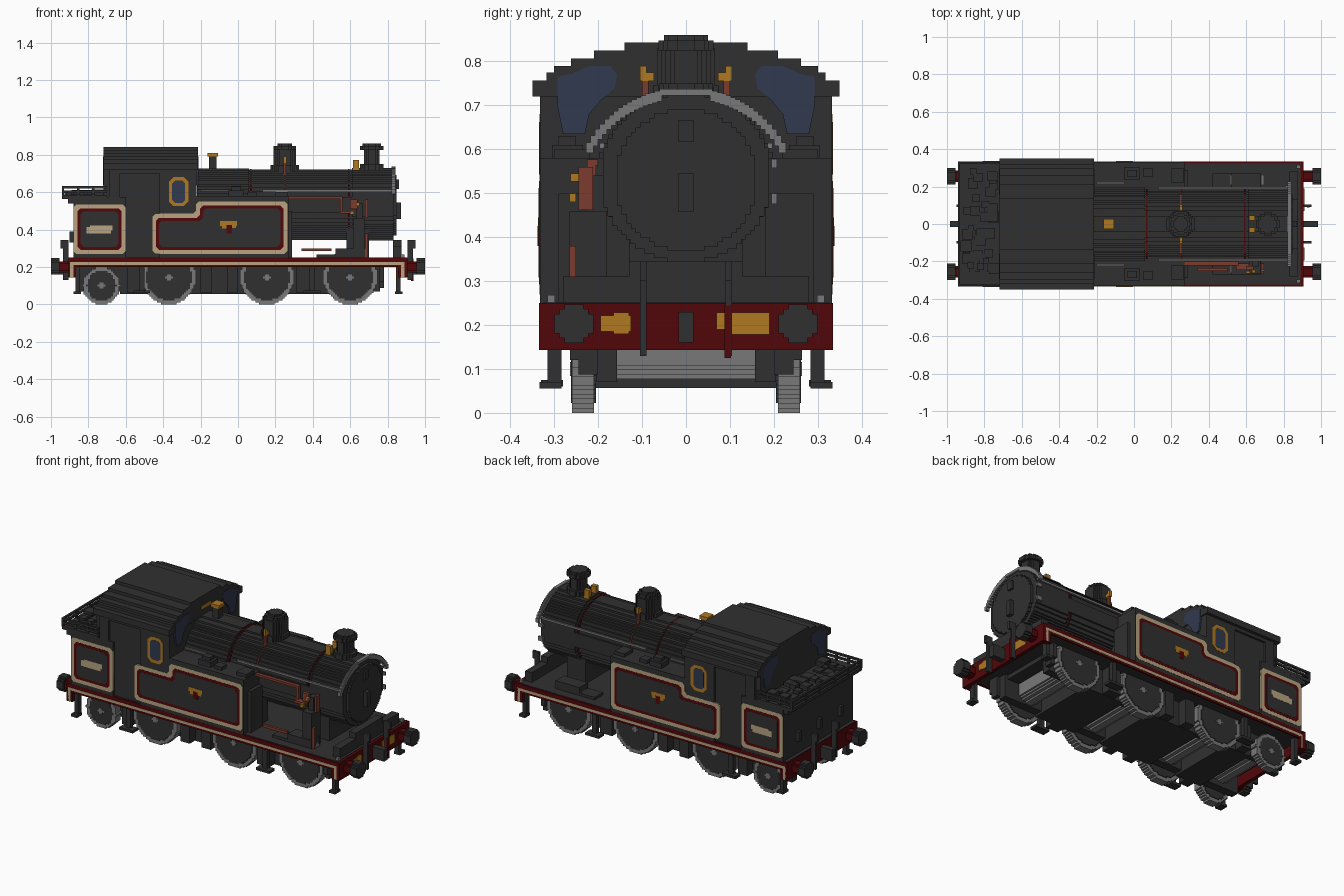
import bpy, bmesh, math, random

if "Cube" in bpy.data.objects:
    bpy.data.objects.remove(bpy.data.objects["Cube"], do_unlink=True)
random.seed(4)
V = 0.0104  # block size used for stepped curves


def material(name, rgb):
    m = bpy.data.materials.new(name)
    m.use_nodes = True
    m.diffuse_color = (*rgb, 1)
    b = m.node_tree.nodes["Principled BSDF"]
    b.inputs["Base Color"].default_value = (*rgb, 1)
    b.inputs["Roughness"].default_value = 0.9
    return m


BLACK = material("soot black", (0.03, 0.03, 0.03))
GREY = material("steel grey", (0.19, 0.19, 0.19))
RED = material("dark red", (0.085, 0.002, 0.003))
TAN = material("tan lining", (0.48, 0.37, 0.22))
GOLD = material("brass", (0.43, 0.19, 0.015))
COPPER = material("copper", (0.2, 0.043, 0.026))
BLUE = material("window blue", (0.031, 0.041, 0.08))


def finish(name, bm, mat):
    bmesh.ops.recalc_face_normals(bm, faces=bm.faces[:])
    me = bpy.data.meshes.new(name)
    bm.to_mesh(me)
    bm.free()
    me.materials.append(mat)
    ob = bpy.data.objects.new(name, me)
    bpy.context.collection.objects.link(ob)


def extrude(bm, pts, axis, a, b):
    """Extrude a 2D outline along x (pts y,z), y (pts x,z) or z (pts x,y)."""
    def at(p, t):
        return {"x": (t, p[0], p[1]), "y": (p[0], t, p[1]), "z": (p[0], p[1], t)}[axis]
    lo = [bm.verts.new(at(p, a)) for p in pts]
    hi = [bm.verts.new(at(p, b)) for p in pts]
    bm.faces.new(lo)
    bm.faces.new(hi)
    n = len(pts)
    for i in range(n):
        bm.faces.new((lo[i], lo[(i + 1) % n], hi[(i + 1) % n], hi[i]))


def prism(name, mat, pts, axis, a, b, mirror=False):
    """One extruded outline, optionally repeated on the other side (y mirrored)."""
    bm = bmesh.new()
    extrude(bm, pts, axis, a, b)
    if mirror and axis == "y":
        extrude(bm, pts, axis, -a, -b)
    elif mirror:
        extrude(bm, [(-p[0], p[1]) for p in pts], axis, a, b)
    finish(name, bm, mat)


def boxes(name, mat, items, mirror=False):
    bm = bmesh.new()
    for x0, x1, y0, y1, z0, z1 in items:
        for s in ((1, -1) if mirror else (1,)):
            extrude(bm, [(x0, s * y0), (x1, s * y0), (x1, s * y1), (x0, s * y1)], "z", z0, z1)
    finish(name, bm, mat)


def disc(cx, cy, r):
    """Outline of a circle built from square blocks."""
    n = max(2, round(2 * r / V))
    h = 2 * r / n
    right = []
    for i in range(n):
        lo = -r + i * h
        w = max(1, round(math.sqrt(r * r - (lo + h / 2) ** 2) / h)) * h
        if right and abs(right[-1][0] - w) < 1e-6:
            right[-1] = (w, lo + h)
        else:
            right += [(w, lo), (w, lo + h)]
    pts = right + [(-x, y) for x, y in reversed(right)]
    return [(cx + x, cy + y) for x, y in pts]


def chamfer(pts, c):
    """Cut the corners of a rectilinear outline."""
    out = []
    for i, p in enumerate(pts):
        for q in (pts[i - 1], pts[(i + 1) % len(pts)]):
            d = math.dist(p, q)
            out.append((p[0] + (q[0] - p[0]) * c / d, p[1] + (q[1] - p[1]) * c / d))
    return out


# Footplate, valance and buffer beams
boxes("footplate", BLACK, [(-0.9, 0.89, -0.324, 0.324, 0.205, 0.252)])
boxes("valance", RED, [(-0.9, 0.89, 0.323, 0.333, 0.2, 0.25)], True)
boxes("valance_lining", TAN, [(-0.88, 0.89, 0.331, 0.3345, 0.212, 0.227),
                              (0.872, 0.89, 0.331, 0.3345, 0.145, 0.212),
                              (-0.898, -0.88, 0.331, 0.3345, 0.145, 0.227)], True)
boxes("beam_cheeks", RED, [(0.855, 0.89, 0.305, 0.333, 0.143, 0.25),
                           (-0.9, -0.87, 0.305, 0.333, 0.143, 0.25)], True)
for end, s in (("front", 1), ("rear", -1)):
    boxes(end + "_buffer_beam", RED, [(s * 0.885, s * 0.907, -0.3345, 0.3345, 0.143, 0.25)])
    prism(end + "_buffer_stocks", RED, disc(0.255, 0.2, 0.03), "x", s * 0.9, s * 0.955, True)
    prism(end + "_buffer_heads", BLACK, disc(0.255, 0.203, 0.044), "x", s * 0.955, s * 1.0, True)
    boxes(end + "_coupling", BLACK, [(s * 0.9, s * 0.985, -0.017, 0.017, 0.16, 0.23)])
    boxes(end + "_hose", BLACK, [(s * 0.905, s * 0.935, 0.09, 0.105, 0.13, 0.345),
                                 (s * 0.92, s * 0.95, 0.09, 0.105, 0.3, 0.345)], True)
    boxes(end + "_steps", BLACK, [(s * 0.845, s * 0.87, 0.283, 0.315, 0.055, 0.21),
                                  (s * 0.84, s * 0.88, 0.283, 0.333, 0.055, 0.07)], True)
boxes("beam_plates", GOLD, [(0.9, 0.912, -0.195, -0.125, 0.185, 0.222), (0.9, 0.912, -0.165, -0.13, 0.18, 0.228),
                            (0.9, 0.912, 0.07, 0.19, 0.19, 0.228), (0.9, 0.912, 0.105, 0.19, 0.178, 0.2)])
boxes("brake_hose_front", RED, [(0.925, 0.938, 0.088, 0.103, 0.125, 0.245)])
boxes("lamp_brackets", GREY, [(0.87, 0.89, 0.298, 0.315, 0.25, 0.268)], True)

# Wheels and axles
for i, (x, r) in enumerate(((-0.73, 0.1), (-0.37, 0.145), (0.155, 0.145), (0.6, 0.145))):
    n = str(i + 1)
    prism("wheel_rim_" + n, GREY, disc(x, r, r), "y", 0.21, 0.259, True)
    prism("wheel_face_" + n, BLACK, disc(x, r, r - 0.022), "y", 0.205, 0.262, True)
    prism("wheel_hub_" + n, GREY, disc(x, r, 0.016), "y", 0.255, 0.264, True)
    prism("axle_" + n, GREY, disc(x, 0.145, 0.068 if i else 0.05), "y", -0.2, 0.2)

# Frames, brake gear, wheel guards and centre steps
boxes("frames", BLACK, [(-0.85, 0.76, 0.157, 0.205, 0.07, 0.21)], True)
boxes("underframe", BLACK, [(a, b, -0.205, 0.205, 0.057, 0.21) for a, b in
                            ((-0.63, -0.46), (-0.28, 0.065), (0.245, 0.51))])
boxes("underframe_deck", BLACK, [(-0.85, 0.74, -0.16, 0.16, 0.18, 0.21)])
boxes("brake_hangers", BLACK, [(a, b, 0.2, 0.26, 0.06, 0.21) for a, b in
                               ((-0.59, -0.53), (-0.2, -0.14), (-0.06, 0.0), (0.31, 0.39))], True)
boxes("wheel_guards", BLACK, [(0.755, 0.78, 0.2, 0.264, 0.12, 0.21), (0.755, 0.78, 0.2, 0.245, 0.087, 0.12)], True)
boxes("centre_steps", BLACK, [(-0.56, -0.47, 0.28, 0.33, 0.06, 0.075),
                              (-0.53, -0.5, 0.285, 0.31, 0.06, 0.21),
                              (0.35, 0.44, 0.28, 0.33, 0.06, 0.075),
                              (0.38, 0.41, 0.285, 0.31, 0.06, 0.21)], True)

# Boiler, smokebox and firebox
prism("boiler", BLACK, disc(0, 0.533, 0.188), "x", -0.22, 0.62)
prism("smokebox", BLACK, disc(0, 0.536, 0.194), "x", 0.61, 0.832)
prism("smokebox_door", BLACK, disc(0, 0.53, 0.162), "x", 0.83, 0.848)
prism("firebox", BLACK, disc(0, 0.525, 0.203), "x", -0.22, 0.06)
boxes("door_handles", BLACK, [(0.845, 0.872, -0.017, 0.017, 0.457, 0.545),
                              (0.845, 0.86, -0.017, 0.017, 0.617, 0.667)])
boxes("door_hinges", GREY, [(0.81, 0.842, 0.195, 0.207, 0.475, 0.5), (0.81, 0.842, 0.195, 0.207, 0.558, 0.578)])
for n, x, mat in (("rear", 0.068, RED), ("dome", 0.25, COPPER), ("front", 0.592, RED)):
    prism(n + "_boiler_band", mat, disc(0, 0.534, 0.191), "x", x - 0.005, x + 0.005)
boxes("saddle", BLACK, [(0.58, 0.7, -0.13, 0.13, 0.25, 0.42),
                        (0.83, 0.875, -0.13, 0.13, 0.25, 0.345), (0.83, 0.875, -0.28, 0.28, 0.25, 0.31)])
boxes("splashers", BLACK, [(0.42, 0.56, 0.19, 0.27, 0.25, 0.268),
                           (0.52, 0.68, 0.19, 0.27, 0.25, 0.3)], True)

# Chimney, dome and brass fittings
for n, r, z0, z1 in (("base", 0.062, 0.7, 0.75), ("stem", 0.047, 0.74, 0.83), ("cap", 0.063, 0.825, 0.848),
                     ("rim", 0.05, 0.848, 0.86)):
    prism("chimney_" + n, BLACK, disc(0.715, 0, r), "z", z0, z1)
for n, r, z0, z1 in (("base", 0.075, 0.7, 0.745), ("body", 0.066, 0.74, 0.83), ("shoulder", 0.055, 0.83, 0.848),
                     ("top", 0.04, 0.848, 0.86)):
    prism("dome_" + n, BLACK, disc(0.25, 0, r), "z", z0, z1)
boxes("safety_valve", BLACK, [(-0.155, -0.115, -0.022, 0.022, 0.71, 0.793)])
boxes("safety_valve_cap", GOLD, [(-0.163, -0.108, -0.028, 0.028, 0.79, 0.81)])
boxes("cab_front_plate", GOLD, [(-0.22, -0.2125, -0.045, 0.045, 0.765, 0.785)])
boxes("boiler_valves", GOLD, [(0.242, 0.258, 0.09, 0.105, 0.755, 0.79),
                              (0.242, 0.258, 0.073, 0.105, 0.755, 0.775)], True)
boxes("valve_stems", COPPER, [(0.243, 0.257, 0.085, 0.1, 0.68, 0.756)], True)
boxes("whistles", GOLD, [(0.615, 0.648, 0.02, 0.046, 0.71, 0.772)], True)

# Handrails
arc = []
for k in range(16):
    y = 0.055 + V * k
    z = 0.482 + math.sqrt(0.25 ** 2 - (y + V / 2) ** 2)
    arc.append((0.822, 0.843, y, y + 1.6 * V, z - 0.016, z + 0.008))
boxes("front_handrail", GREY, arc, True)
boxes("front_handrail_top", GREY, [(0.822, 0.843, -0.06, 0.06, 0.722, 0.737)])
boxes("side_handrails", GREY, [(0.13, 0.83, 0.186, 0.197, 0.602, 0.614),
                               (-0.2, -0.05, 0.215, 0.225, 0.604, 0.613)], True)

# Copper pipes and pump on the right side
boxes("pump", BLACK, [(0.615, 0.675, -0.265, -0.18, 0.25, 0.46), (0.63, 0.665, -0.23, -0.17, 0.46, 0.54)])
boxes("copper_pipes", COPPER, [(0.25, 0.56, -0.222, -0.2, 0.563, 0.577),
                               (0.545, 0.56, -0.225, -0.205, 0.49, 0.577),
                               (0.545, 0.615, -0.245, -0.21, 0.485, 0.5),
                               (0.6, 0.64, -0.245, -0.225, 0.51, 0.56),
                               (0.68, 0.695, -0.245, -0.212, 0.462, 0.56),
                               (0.68, 0.695, -0.265, -0.25, 0.25, 0.38),
                               (0.34, 0.5, -0.25, -0.235, 0.285, 0.3)])
boxes("pump_valves", GOLD, [(0.6, 0.62, -0.265, -0.25, 0.48, 0.5), (0.63, 0.65, -0.263, -0.245, 0.527, 0.545)])

# Side tanks with lids
boxes("side_tanks", BLACK, [(-0.42, 0.27, 0.1, 0.3325, 0.25, 0.58),
                            (0.27, 0.29, 0.18, 0.29, 0.25, 0.5)], True)
boxes("tank_lids", BLACK, [(-0.05, 0.03, 0.235, 0.305, 0.58, 0.61), (-0.035, 0.015, 0.25, 0.29, 0.61, 0.63),
                           (0.05, 0.1, 0.25, 0.3, 0.58, 0.6), (0.2, 0.265, 0.22, 0.3, 0.58, 0.6)], True)

# Cab and stepped roof
boxes("cab_body", BLACK, [(-0.69, -0.222, -0.32, 0.32, 0.25, 0.74)])
boxes("cab_sides", BLACK, [(-0.42, -0.222, 0.31, 0.3325, 0.25, 0.74), (-0.69, -0.63, 0.31, 0.3325, 0.25, 0.74),
                           (-0.64, -0.4, 0.31, 0.3325, 0.7, 0.74)], True)
side = [(0.35, 0.72), (0.35, 0.757), (0.318, 0.757), (0.318, 0.775), (0.3, 0.775), (0.3, 0.79),
        (0.262, 0.79), (0.262, 0.807), (0.21, 0.807), (0.21, 0.825), (0.14, 0.825), (0.14, 0.843)]
prism("cab_roof", BLACK, side + [(-y, z) for y, z in reversed(side)], "x", -0.72, -0.215)
glass = [(0.28, 0.635), (0.23, 0.635), (0.22, 0.68), (0.195, 0.71), (0.162, 0.74), (0.157, 0.77),
         (0.172, 0.79), (0.22, 0.79), (0.26, 0.772), (0.293, 0.765), (0.293, 0.7)]
prism("cab_front_windows", BLUE, glass, "x", -0.222, -0.2125, True)
prism("cab_rear_windows", BLUE, glass, "x", -0.7225, -0.716, True)
boxes("cab_rear_wall", BLACK, [(-0.72, -0.68, -0.32, 0.32, 0.55, 0.73)])


def rect(x0, x1, z0, z1, d=0):
    return [(x0 + d, z0 + d), (x1 - d, z0 + d), (x1 - d, z1 - d), (x0 + d, z1 - d)]


prism("side_window_frames", GOLD, chamfer(rect(-0.37, -0.265, 0.525, 0.68), 0.025), "y", 0.33, 0.3337, True)
prism("side_windows", BLUE, chamfer(rect(-0.37, -0.265, 0.525, 0.68, 0.018), 0.015), "y", 0.33, 0.3345, True)

# Bunker, coal and coal rails
boxes("bunker", BLACK, [(-0.88, -0.6, -0.3325, 0.3325, 0.25, 0.575), (-0.91, -0.68, -0.33, 0.33, 0.54, 0.575),
                        (-0.94, -0.7, -0.333, 0.333, 0.565, 0.585)])
coal = []
for i in range(45):
    x, y, s = random.uniform(-0.9, -0.74), random.uniform(-0.28, 0.28), random.uniform(0.015, 0.03)
    coal.append((x - s, x + s, y - s, y + s, 0.58, random.uniform(0.588, 0.615)))
boxes("coal", BLACK, coal)
boxes("coal_rails", BLACK, [(-0.942, -0.7, 0.32, 0.332, z, z + 0.012) for z in (0.597, 0.62)] +
      [(x, x + 0.012, 0.32, 0.332, 0.58, 0.63) for x in (-0.942, -0.86, -0.78)], True)
boxes("rear_coal_rails", BLACK, [(-0.942, -0.93, -0.33, 0.33, z, z + 0.012) for z in (0.597, 0.62)] +
      [(-0.942, -0.93, y - 0.006, y + 0.006, 0.58, 0.63) for y in (-0.2, -0.07, 0.07, 0.2)])
boxes("rear_lamp_irons", BLACK, [(-0.9, -0.875, y - 0.012, y + 0.012, 0.33, 0.39) for y in (-0.2, 0, 0.2)])


# Lined panels: tan border, red line, black centre
def tank_panel(d):
    return [(-0.46 + d, 0.27 + d), (0.265 - d, 0.27 + d), (0.265 - d, 0.55 - d),
            (-0.225 + d, 0.55 - d), (-0.225 + d, 0.485 - d), (-0.46 + d, 0.485 - d)]


def bunker_panel(d):
    return rect(-0.88, -0.6, 0.27, 0.535, d)


for name, shape in (("tank", tank_panel), ("bunker", bunker_panel)):
    for i, (part, mat, d) in enumerate((("border", TAN, 0), ("line", RED, 0.022), ("centre", BLACK, 0.038))):
        prism("%s_panel_%s" % (name, part), mat, chamfer(shape(d), 0.016), "y", 0.325, 0.3337 + 0.0008 * i, True)
boxes("bunker_plates", TAN, [(-0.81, -0.68, 0.332, 0.3365, 0.38, 0.415),
                             (-0.79, -0.67, 0.332, 0.3365, 0.395, 0.423)], True)
boxes("tank_badge", GOLD, [(-0.095, -0.005, 0.332, 0.3365, 0.42, 0.445), (-0.085, -0.055, 0.332, 0.3365, 0.405, 0.425),
                           (-0.035, -0.01, 0.332, 0.3365, 0.408, 0.425)], True)
boxes("tank_badge_shield", RED, [(-0.062, -0.033, 0.332, 0.3375, 0.38, 0.425)], True)
